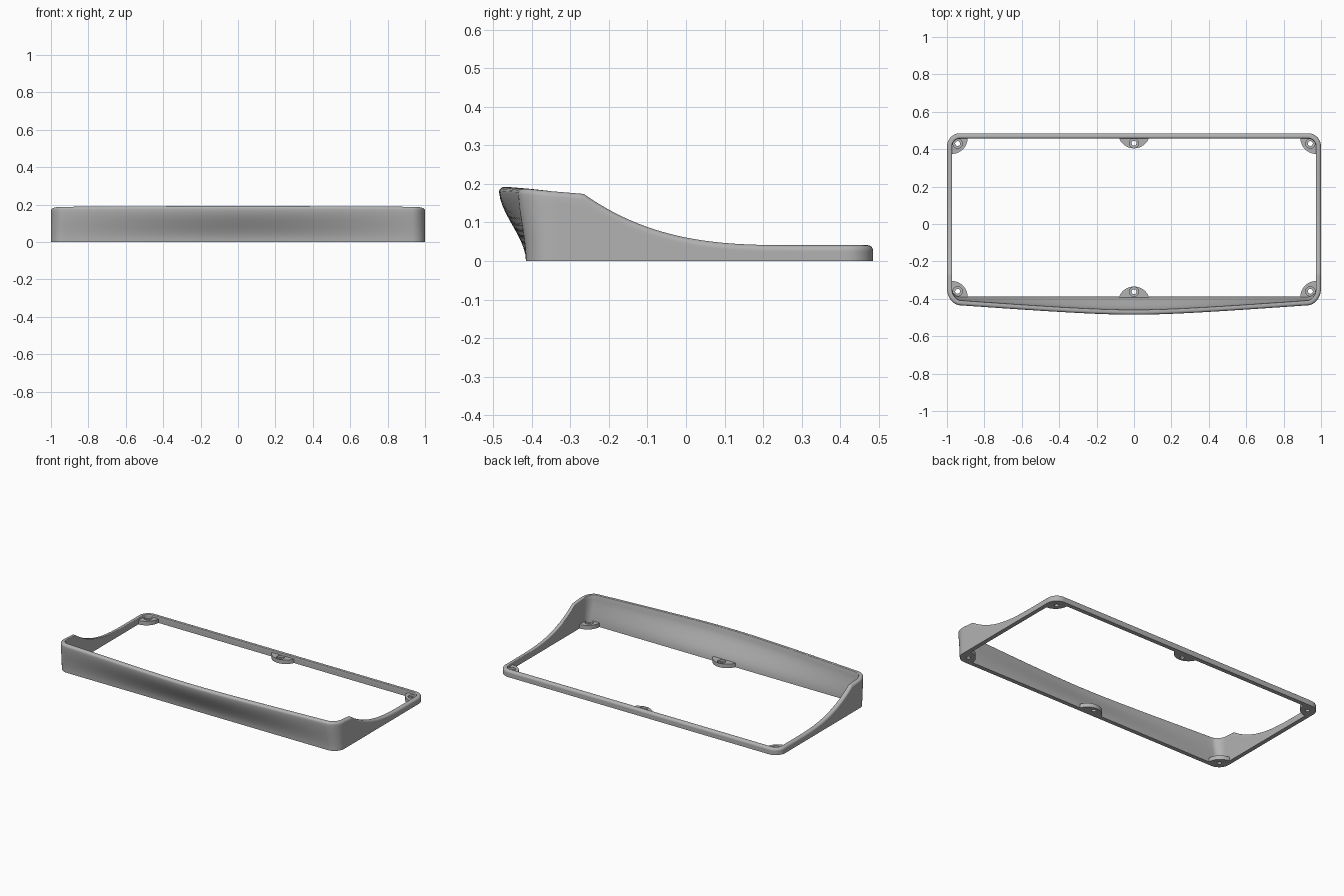
import bpy, bmesh, math
from mathutils import Vector

cube = bpy.data.objects.get("Cube")
if cube:
    bpy.data.objects.remove(cube, do_unlink=True)

# Overall dimensions
HALF_X, FRONT, BACK = 1.0, -0.415, 0.485
RADIUS, WALL = 0.07, 0.027
MID_Y, HALF_Y = (FRONT + BACK) / 2, (BACK - FRONT) / 2

grey = bpy.data.materials.new("plain grey")
grey.use_nodes = True
colour = (0.45, 0.45, 0.45, 1)
grey.diffuse_color = colour
grey.node_tree.nodes["Principled BSDF"].inputs["Base Color"].default_value = colour


def loft(name, rings, angle):
    """Join a closed cycle of closed rings into one solid."""
    bm = bmesh.new()
    grid = [[bm.verts.new(p) for p in ring] for ring in rings]
    n = len(rings[0])
    for k, a in enumerate(grid):
        b = grid[(k + 1) % len(grid)]
        for i in range(n):
            j = (i + 1) % n
            bm.faces.new((a[i], a[j], b[j], b[i]))
    bmesh.ops.recalc_face_normals(bm, faces=bm.faces)
    mesh = bpy.data.meshes.new(name)
    bm.to_mesh(mesh)
    bm.free()
    obj = bpy.data.objects.new(name, mesh)
    mesh.materials.append(grey)
    bpy.context.collection.objects.link(obj)
    bpy.ops.object.select_all(action="DESELECT")
    obj.select_set(True)
    bpy.context.view_layer.objects.active = obj
    bpy.ops.object.shade_smooth_by_angle(angle=math.radians(angle))
    return obj


def outline():
    """Rounded rectangle as (point, outward normal), anticlockwise."""
    cx, lo, hi = HALF_X - RADIUS, FRONT + RADIUS, BACK - RADIUS
    corners = [(cx, lo, -90, 76), (cx, hi, 0, 40), (-cx, hi, 90, 76), (-cx, lo, 180, 48)]
    path = []
    for k, (x, y, start, steps) in enumerate(corners):
        for s in range(13):
            a = math.radians(start + 90 * s / 12)
            normal = Vector((math.cos(a), math.sin(a)))
            path.append((Vector((x, y)) + RADIUS * normal, normal))
        # straight run to the next corner
        nx, ny = corners[(k + 1) % 4][:2]
        for s in range(1, steps):
            t = s / steps
            path.append((Vector((x, y)).lerp(Vector((nx, ny)), t) + RADIUS * normal, normal))
    return path


def bulge(p, z):
    """Forward lean of the front wall, strongest at the middle."""
    t = min(max(z / 0.185, 0), 1)
    weight = min(max((FRONT + RADIUS - p.y) / RADIUS, 0), 1)
    middle = 1 - (math.hypot(p.x, 0.3) - 0.3) / 0.744
    return weight * t * t * (3 - 2 * t) * (0.015 + 0.055 * middle)


def rim_height(y):
    """High at the front, then a hollow sweep down to the low back."""
    if y < -0.265:
        return 0.174 + (-0.265 - y) * 0.082
    return 0.041 + 0.133 * max((0.3 - y) / 0.565, 0) ** 3


# Wall cross-section: (inset, height fraction of the straight part, rise above it)
OUT_R, IN_R = 0.014, 0.004
section = [(0, k / 10, 0) for k in range(11)]
for k in range(1, 6):
    a = math.radians(18 * k)
    section.append((OUT_R * (1 - math.cos(a)), 1, OUT_R * math.sin(a)))
for k in range(4):
    a = math.radians(30 * k)
    section.append((WALL - IN_R + IN_R * math.sin(a), 1, OUT_R - IN_R + IN_R * math.cos(a)))
section += [(WALL, k / 10, 0) for k in range(9, -1, -1)]

path = outline()
rings = []
for inset, frac, rise in section:
    ring = []
    for p, normal in path:
        top = rim_height(p.y - bulge(p, 1))
        z = frac * (top - OUT_R) + rise
        q = p - normal * inset
        ring.append((q.x, q.y - bulge(p, z), z))
    rings.append(ring)
loft("frame_wall", rings, 35)


def in_frame(p, margin):
    """True if p lies inside the frame outline shrunk by margin."""
    dx = max(abs(p.x) - HALF_X + RADIUS, 0)
    dy = max(abs(p.y - MID_Y) - HALF_Y + RADIUS, 0)
    return math.hypot(dx, dy) < RADIUS - margin


def screw_lug(name, hole, centre, reach=0.0855, thick=0.026, sides=64):
    """Rounded lug on the inner wall with a stepped screw hole."""
    dirs = [Vector((math.cos(a), math.sin(a)))
            for a in (2 * math.pi * i / sides for i in range(sides))]
    edge = []
    for d in dirs:
        lo, hi = 0.0, 0.3
        for _ in range(24):
            mid = (lo + hi) / 2
            p = hole + d * mid
            if (p - centre).length < reach and in_frame(p, WALL / 2):
                lo = mid
            else:
                hi = mid
        edge.append(hole + d * lo)

    def circle(r, z):
        return [(*(hole + d * r), z) for d in dirs]

    def border(z):
        return [(*p, z) for p in edge]

    loft(name, [border(0), border(thick), circle(0.025, thick), circle(0.025, thick / 2),
                circle(0.013, thick / 2), circle(0.013, 0)], 30)


# Six lugs: four corners and the middle of the front and back
for end, sy in (("front", -1), ("back", 1)):
    for side, sx in (("left", 1), ("middle", 0), ("right", -1)):
        hole_y = HALF_Y - (0.055 if sx else 0.053)
        centre_y = HALF_Y - (0.025 if sx else -0.005)
        screw_lug(f"{end}_{side}_lug",
                  Vector((sx * 0.943, MID_Y + sy * hole_y)),
                  Vector((sx * 0.975, MID_Y + sy * centre_y)))
